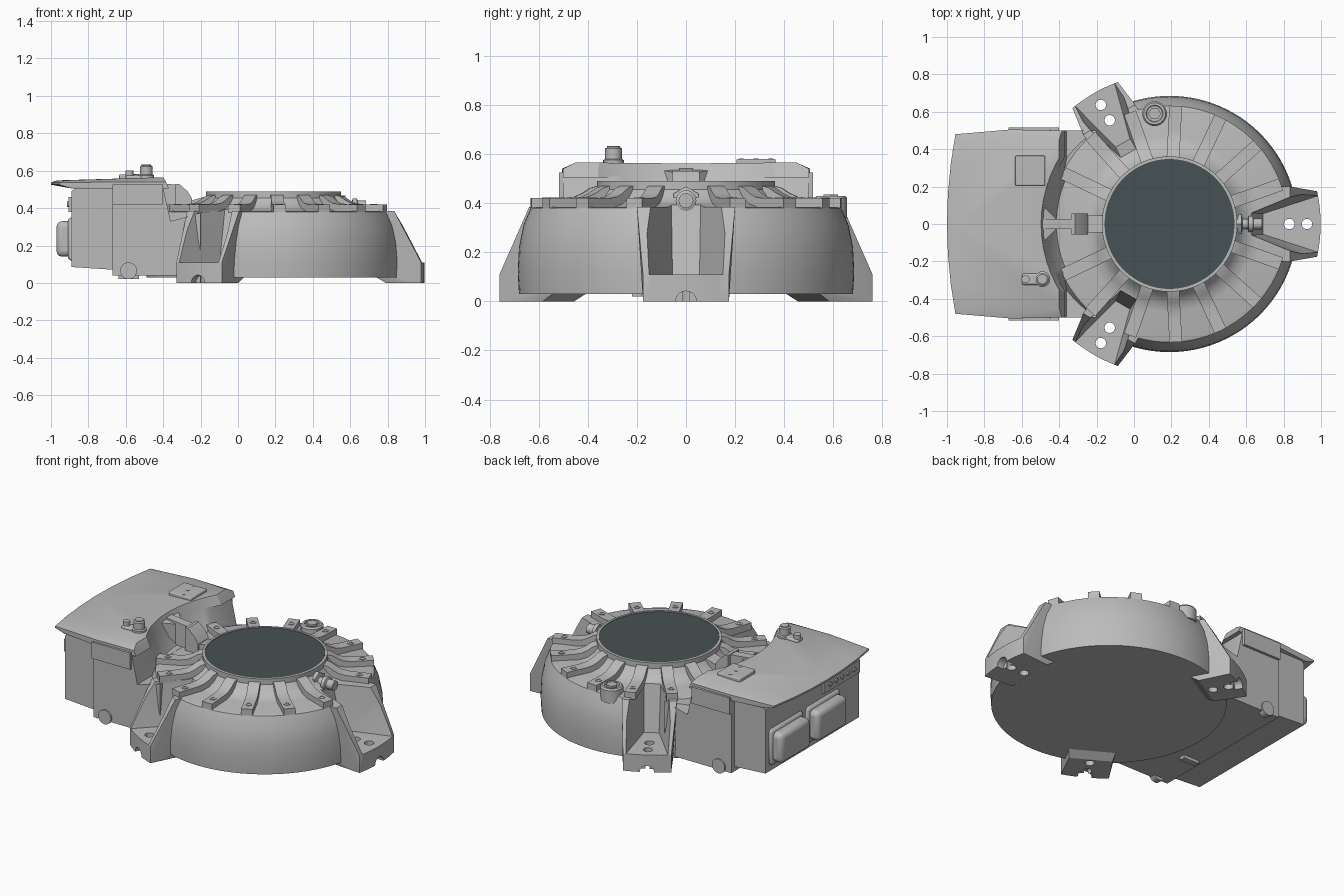
import bpy, bmesh, math
from math import sin, cos, pi, radians
from mathutils import Matrix

old = bpy.data.objects.get("Cube")
if old:
    bpy.data.objects.remove(old, do_unlink=True)

CX = 0.19                      # drum axis
parts = []


def material(name, rgb):
    m = bpy.data.materials.new(name)
    m.use_nodes = True
    m.diffuse_color = (*rgb, 1)
    m.node_tree.nodes["Principled BSDF"].inputs["Base Color"].default_value = (*rgb, 1)
    return m


GREY = material("light grey metal", (0.5, 0.5, 0.5))
DARK = material("dark slate glass", (0.062, 0.082, 0.088))


def finish(bm, name, mat=GREY, matrix=None):
    if matrix:
        bmesh.ops.transform(bm, matrix=matrix, verts=bm.verts)
    bmesh.ops.recalc_face_normals(bm, faces=bm.faces)
    me = bpy.data.meshes.new(name)
    bm.to_mesh(me)
    bm.free()
    me.materials.append(mat)
    ob = bpy.data.objects.new(name, me)
    bpy.context.collection.objects.link(ob)
    parts.append(ob)
    return ob


def hull(name, pts, matrix=None):
    bm = bmesh.new()
    for p in pts:
        bm.verts.new(p)
    r = bmesh.ops.convex_hull(bm, input=bm.verts)
    loose = [v for v in bm.verts if not v.link_faces]
    bmesh.ops.delete(bm, geom=loose, context='VERTS')
    bmesh.ops.dissolve_limit(bm, angle_limit=0.002, verts=bm.verts, edges=bm.edges)
    return finish(bm, name, matrix=matrix)


def box(name, x0, x1, y0, y1, z0, z1, bevel=0.0):
    ob = hull(name, [(x, y, z) for x in (x0, x1) for y in (y0, y1) for z in (z0, z1)])
    if bevel:
        m = ob.modifiers.new("Bevel", 'BEVEL')
        m.width, m.segments = bevel, 3
    return ob


def extrude(name, prof, h, matrix=None):
    """Extrude an x-z profile over y = -h..h."""
    bm = bmesh.new()
    a, b = [[bm.verts.new((x, s * h, z)) for x, z in prof] for s in (-1, 1)]
    bm.faces.new(a)
    bm.faces.new(b)
    for i in range(len(a)):
        j = (i + 1) % len(a)
        bm.faces.new((a[i], a[j], b[j], b[i]))
    return finish(bm, name, matrix=matrix)


def lathe(name, prof, n=32, mat=GREY, matrix=None):
    """Turn an r-z profile about z, capped at both ends."""
    bm = bmesh.new()
    rings = [[bm.verts.new((r * cos(2 * pi * i / n), r * sin(2 * pi * i / n), z))
              for i in range(n)] for r, z in prof]
    for a, b in zip(rings, rings[1:]):
        for i in range(n):
            j = (i + 1) % n
            bm.faces.new((a[i], a[j], b[j], b[i]))
    bm.faces.new(rings[0])
    bm.faces.new(rings[-1])
    return finish(bm, name, mat, matrix)


def at(x, y, z=0):
    return Matrix.Translation((x, y, z))


def polar(deg):
    return at(CX, 0) @ Matrix.Rotation(radians(deg), 4, 'Z')


def boolean(ob, tool, op, keep=False):
    m = ob.modifiers.new("Cut", 'BOOLEAN')
    m.operation, m.object, m.solver = op, tool, 'EXACT'
    bpy.context.view_layer.objects.active = ob
    bpy.ops.object.modifier_apply(modifier=m.name)
    if not keep:
        parts.remove(tool)
        bpy.data.objects.remove(tool, do_unlink=True)


# Drum with raised collar
drum = lathe("drum", [(.68, .03), (.685, .12), (.68, .22), (.662, .31), (.632, .38), (.615, .385),
                      (.47, .385), (.42, .398), (.385, .425), (.362, .455), (.362, .49),
                      (.348, .49), (.348, .484)], 96, matrix=at(CX, 0))
lathe("window_disc", [(.347, .48), (.347, .487)], 96, DARK, at(CX, 0))

# Three feet with gusset walls, wedge pockets and bolt holes
for deg, w in ((0, 1.0), (120, .8), (240, .8)):
    m = polar(deg)
    pts = []
    for s in (-1, 1):
        pts += [(.6, s * .16 * w, 0), (.55, s * .17 * w, .03), (.55, s * .2 * w, .384),
                (.645, s * .2 * w, .384), (.745, s * .18 * w, .11)]
    for i in range(9):
        a = radians(12.5 * w) * (i - 4) / 4
        pts += [(.808 * cos(a), .808 * sin(a), z) for z in (0, .11)]
    boolean(drum, hull("foot", pts, m), 'UNION')
    wedge = [(r, s * y * w, z) for s in (-1, 1) for r, y, z in
             ((.43, .06, .43), (.9, .255, .43), (.5, .055, .11), (.9, .185, .11))]
    boolean(drum, hull("pocket_cutter", wedge, m), 'DIFFERENCE')
    for r in (.64, .735):
        boolean(drum, lathe("hole_cutter", [(.028, -.1), (.028, .2)], 20,
                            matrix=m @ at(r, 0)), 'DIFFERENCE')
    boolean(drum, lathe("dowel_cutter", [(.042, .76), (.042, .9)], 20,
                        matrix=m @ Matrix.Rotation(pi / 2, 4, 'Y')), 'DIFFERENCE')

# Radial clamp ribs with bolt heads
rib = [(.632, .375), (.632, .42), (.50, .42), (.455, .426), (.42, .442), (.39, .462),
       (.355, .472), (.355, .375)]
for k in range(7):
    for s in (-1, 1):
        m = polar(s * (19.5 + 22.5 * k))
        extrude("clamp_rib", rib, .034, m)
        lathe("rib_bolt", [(.02, .41), (.02, .423), (.011, .423), (.011, .418)], 16,
              matrix=m @ at(.568, 0))

# Control housing, scooped out around the drum
body = extrude("housing_body", [(-.67, .04), (-.67, .51), (-.40, .51), (-.36, .33), (-.2, .375),
                                (-.2, .04)], .5)
rim = [(-1, 0), (-.995, .16), (-.98, .32), (-.955, .48)]
pts = []
for s in (-1, 1):
    pts += [(x, s * y, z) for x, y in rim for z in (.525, .536)]
    pts += [(x + .03, s * y * .93, .548) for x, y in rim]
    pts += [(-.4, s * .45, .565), (-.385, s * .5, .54), (-.37, s * .5, .505),
            (-.89, s * .48, .505), (-.66, s * .505, .505), (-.66, s * .505, .54)]
hood = hull("housing_hood", pts)
for ob in (body, hood):
    boolean(ob, lathe("scoop_cutter", [(.605, .386), (.635, .43), (.69, .57), (.70, .6)], 64,
                      matrix=at(CX, 0)), 'DIFFERENCE')
extrude("housing_rear", [(-.89, .085), (-.66, .07), (-.66, .507), (-.87, .507), (-.89, .49)], .47)
for s in (-1, 1):
    box("side_cheek", -.67, -.4, s * .505 - .012, s * .505 + .012, .42, .525)
    lathe("base_pin", [(.045, -.02), (.045, .02)], 24,
          matrix=at(-.585, s * .49, .065) @ Matrix.Rotation(pi / 2, 4, 'X'))
box("base_ridge", -.64, -.53, -.22, -.18, .02, .05)

# Plugs and indicator panel on the rear face
for y in (.27, -.1):
    box("plug_flange", -.91, -.87, y - .165, y + .165, .12, .35, .02)
    box("plug", -.97, -.88, y - .15, y + .15, .14, .33, .03)
box("indicator_panel", -.905, -.88, -.46, -.1, .38, .46)
for i in range(5):
    lathe("indicator", [(.014, -.005), (.014, .005)], 12,
          matrix=at(-.908, -.16 - i * .06, .42) @ Matrix.Rotation(pi / 2, 4, 'Y'))

# Fittings on the hood
box("cover_plate", -.635, -.475, .205, .365, .55, .58, .006)
for x, y in ((-.555, .345), (-.555, .285), (-.54, .225)):
    lathe("plate_screw", [(.01, .57), (.01, .582)], 12, matrix=at(x, y))
lathe("vent_knob", [(.042, .55), (.042, .575), (.034, .58), (.034, .622), (.026, .628),
                    (.026, .633)], 24, matrix=at(-.49, -.295))
box("vent_base", -.6, -.49, -.325, -.265, .55, .575, .01)
lathe("vent_stud", [(.022, .56), (.022, .6)], 16, matrix=at(-.58, -.295))

# Central bracket bridging housing and collar
extrude("bracket_web", [(-.52, .36), (-.52, .545), (-.38, .53), (-.33, .525), (-.29, .48),
                        (-.25, .45), (-.24, .36)], .028)
extrude("bracket_block", [(-.335, .38), (-.335, .53), (-.315, .53), (-.27, .49), (-.245, .45),
                          (-.245, .38)], .055)
extrude("collar_stub", [(-.25, .38), (-.25, .44), (-.165, .465), (-.165, .38)], .045)
for s in (-1, 1):
    hull("bracket_fillet", [(-.51, s * y, z) for y in (0, .12) for z in (.38, .54)] +
         [(-.42, s * y, z) for y in (0, .03) for z in (.38, .52)])

# Pipe fitting on the collar and plug on the rim
px = at(0, 0, .41) @ Matrix.Rotation(pi / 2, 4, 'Y')
lathe("pipe_fitting", [(.05, .52), (.05, .575), (.028, .58), (.028, .61), (.042, .612),
                       (.042, .635), (.03, .64), (.03, .685)], 24, matrix=px)
lathe("pipe_nut", [(.058, .55), (.058, .575)], 6, matrix=px)
lathe("rim_plug", [(.066, .34), (.066, .42), (.058, .43), (.045, .43), (.042, .42)], 32,
      matrix=at(.11, .59))
lathe("rim_plug_nut", [(.034, .40), (.034, .435)], 6, matrix=at(.11, .59))

# Smooth round surfaces, keep edges sharp
bpy.ops.object.select_all(action='DESELECT')
for ob in parts:
    ob.select_set(True)
bpy.context.view_layer.objects.active = drum
bpy.ops.object.shade_smooth_by_angle(angle=radians(28))
